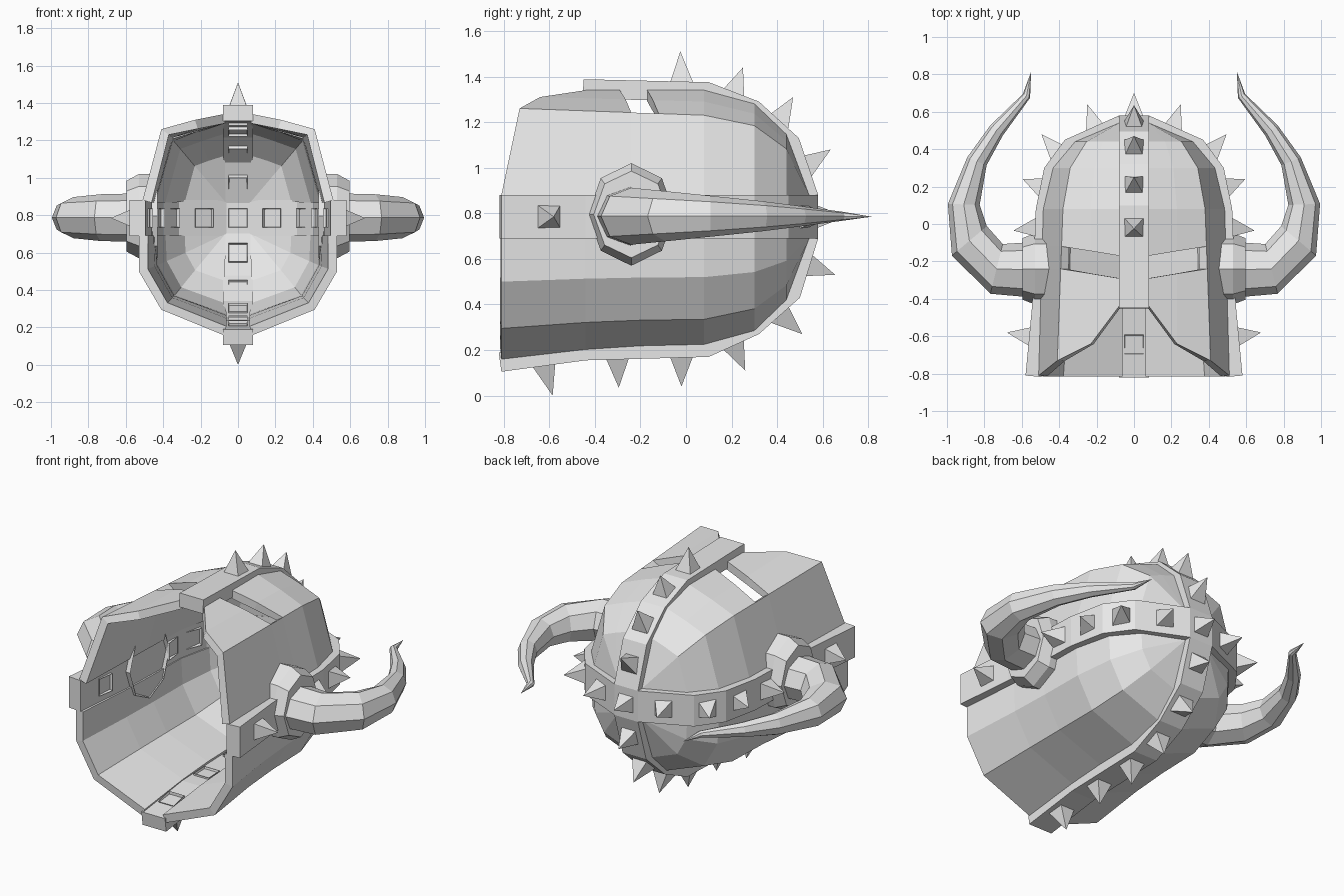
import bpy
import bmesh
import math
from mathutils import Vector

cube = bpy.data.objects.get("Cube")
if cube:
    bpy.data.objects.remove(cube, do_unlink=True)

grey = bpy.data.materials.new("plain_grey")
grey.use_nodes = True
GREY = (0.8, 0.8, 0.8, 1)
grey.diffuse_color = GREY
grey.node_tree.nodes["Principled BSDF"].inputs["Base Color"].default_value = GREY

MID_Z = 0.785


def finish(name, bm, mirror=False, thickness=0):
    if not thickness:
        bmesh.ops.recalc_face_normals(bm, faces=bm.faces[:])
    mesh = bpy.data.meshes.new(name)
    bm.to_mesh(mesh)
    bm.free()
    mesh.materials.append(grey)
    obj = bpy.data.objects.new(name, mesh)
    bpy.context.scene.collection.objects.link(obj)
    if thickness:
        mod = obj.modifiers.new("Thickness", "SOLIDIFY")
        mod.thickness = thickness
        mod.offset = -1
    if mirror:
        mod = obj.modifiers.new("Mirror", "MIRROR")
        mod.use_mirror_merge = False
    return obj


def bridge(bm, a, b, closed=True):
    n = len(a)
    for i in range(n if closed else n - 1):
        j = (i + 1) % n
        bm.faces.new((a[i], a[j], b[j], b[i]))


# Shell quarter: columns run from the front rim back to the crown
def shell_patch(name, front, back, slant, pole, slit=()):
    bm = bmesh.new()
    cols = []
    for f, b, (y1, y2) in zip(front, back, slant):
        f, b = Vector(f), Vector((b[0], 0.08, b[1]))
        col = [f]
        for y in (y1, y2):
            t = (0.08 - y) / (0.08 - f.y)
            p = b.lerp(f, t * t if not slit else t)
            p.y = y
            col.append(p)
        col.append(b)
        for y, s in ((0.30, 0.87), (0.44, 0.58), (0.54, 0)):
            p = Vector(pole).lerp(b, s)
            p.y = y
            col.append(p)
        cols.append([bm.verts.new(p) for p in col])
    for c in range(len(cols) - 1):
        for r in range(len(cols[0]) - 1):
            if (c, r) not in slit:
                bm.faces.new((cols[c][r], cols[c + 1][r], cols[c + 1][r + 1], cols[c][r + 1]))
    bmesh.ops.remove_doubles(bm, verts=bm.verts[:], dist=0.001)
    bm.normal_update()
    face = max(bm.faces, key=lambda f: f.calc_area())
    if face.normal.dot(face.calc_center_median() - Vector((0, -0.2, MID_Z))) < 0:
        bmesh.ops.reverse_faces(bm, faces=bm.faces[:])
    finish(name, bm, mirror=True, thickness=0.05)


# Upper quarters have the recessed face opening and the eye slits
shell_patch(
    "upper_shell",
    [(0.08, -0.44, 1.34), (0.23, -0.64, 1.31), (0.41, -0.73, 1.26), (0.51, -0.81, 0.88)],
    [(0.08, 1.34), (0.23, 1.29), (0.38, 1.23), (0.485, 0.88)],
    [(-0.29, -0.17), (-0.265, -0.145), (-0.24, -0.12), (-0.24, -0.12)],
    (0.08, 0.54, 0.88), slit={(0, 1), (1, 1)})
shell_patch(
    "lower_shell",
    [(0.53, -0.81, 0.69), (0.53, -0.81, 0.5), (0.41, -0.81, 0.295), (0.08, -0.81, 0.16)],
    [(0.485, 0.69), (0.475, 0.52), (0.37, 0.335), (0.08, 0.225)],
    [(-0.44, -0.2)] * 4, (0.08, 0.54, 0.69))


# Bands: a flat strip of constant thickness along a counter-clockwise path
def band(name, path, place, low, high, depth=0.085):
    pts = [Vector(p) for p in path]
    normals = []
    for a, b in zip(pts, pts[1:]):
        d = (b - a).normalized()
        normals.append(Vector((-d.y, d.x)))
    bm = bmesh.new()
    rings = []
    for i, p in enumerate(pts):
        n1, n2 = normals[max(i - 1, 0)], normals[min(i, len(normals) - 1)]
        q = p + (n1 + n2) / (1 + n1.dot(n2)) * depth
        rings.append([bm.verts.new(place(u, w)) for u, w in
                      ((p, low), (p, high), (q, high), (q, low))])
    for a, b in zip(rings, rings[1:]):
        bridge(bm, a, b)
    bm.faces.new(rings[0])
    bm.faces.new(rings[-1])
    finish(name, bm)


half = [(0.58, -0.81), (0.545, -0.44), (0.525, 0.08), (0.48, 0.3), (0.37, 0.45), (0.08, 0.58)]
band("side_band", half + [(-x, y) for x, y in reversed(half)],
     lambda p, w: (p.x, p.y, w), 0.69, 0.88)
crest = [(-0.81, 0.105), (-0.44, 0.155), (0.1, 0.17), (0.32, 0.27), (0.5, 0.43), (0.58, 0.69),
         (0.58, 0.88), (0.495, 1.13), (0.32, 1.29), (0.1, 1.375), (-0.45, 1.388)]
band("crest_band", crest, lambda p, w: (w, p.x, p.y), -0.08, 0.08)


# Spikes: four-sided points with a square socket showing on the inner side
def spike(name, base, tip, across, mirror=False):
    base, tip, across = Vector(base), Vector(tip), Vector(across)
    d = (tip - base).normalized()
    along = d.cross(across).normalized()
    bm = bmesh.new()
    rings = []
    for depth in (0.01, 0.098):
        rings.append([bm.verts.new(base - d * depth + (across * i + along * j) * 0.052)
                      for i, j in ((-1, -1), (1, -1), (1, 1), (-1, 1))])
    bridge(bm, rings[0], rings[1])
    top = bm.verts.new(tip)
    for i in range(4):
        bm.faces.new((rings[0][i], rings[0][(i + 1) % 4], top))
    socket = bm.faces.new(rings[1])
    bmesh.ops.recalc_face_normals(bm, faces=bm.faces[:])
    bmesh.ops.inset_region(bm, faces=[socket], thickness=0.012, depth=-0.03)
    finish(name, bm, mirror)


crest_spikes = [((-0.02, 1.38), (-0.025, 1.51)), ((0.21, 1.33), (0.25, 1.44)),
                ((0.41, 1.21), (0.47, 1.31)), ((0.53, 1.01), (0.635, 1.08)),
                ((0.58, 0.785), (0.70, 0.785)), ((0.54, 0.57), (0.655, 0.53)),
                ((0.42, 0.35), (0.51, 0.27)), ((0.21, 0.22), (0.26, 0.11)),
                ((-0.02, 0.165), (-0.02, 0.04)), ((-0.30, 0.158), (-0.295, 0.035)),
                ((-0.62, 0.13), (-0.585, 0.0))]
for k, (b, t) in enumerate(crest_spikes):
    spike(f"crest_spike_{k + 1}", (0, *b), (0, *t), (1, 0, 0))

side_spikes = [((0.56, -0.6), (0.68, -0.58)), ((0.528, -0.02), (0.645, -0.035)),
               ((0.5, 0.2), (0.595, 0.24)), ((0.415, 0.39), (0.495, 0.48)),
               ((0.21, 0.52), (0.25, 0.64))]
for k, (b, t) in enumerate(side_spikes):
    spike(f"side_spike_{k + 1}", (*b, MID_Z), (*t, MID_Z), (0, 0, 1), mirror=True)


# Horn rings: octagons standing across the horn path
def octagon(bm, x, y, z, heading, wide, tall):
    side = Vector((-math.sin(heading), math.cos(heading), 0))
    return [bm.verts.new(Vector((x, y, z)) + side * wide * math.cos(a)
                         + Vector((0, 0, tall * math.sin(a))))
            for a in (math.tau * i / 8 for i in range(8))]


# Horn collar
bm = bmesh.new()
rings = [octagon(bm, x, -0.24, 0.795, 0, w, t) for x, w, t in
         ((0.43, 0.19, 0.225), (0.53, 0.19, 0.225), (0.595, 0.165, 0.19))]
for a, b in zip(rings, rings[1:]):
    bridge(bm, a, b)
bm.faces.new(rings[-1])
inner = bm.faces.new(rings[0])
bmesh.ops.recalc_face_normals(bm, faces=bm.faces[:])
bmesh.ops.inset_region(bm, faces=[inner], thickness=0.045, depth=-0.06)
finish("horn_collar", bm, mirror=True)

# Horn: x, y, heading in degrees, half width, half height
horn = [(0.52, -0.245, 0, 0.15, 0.13), (0.735, -0.24, 14, 0.137, 0.125),
        (0.88, -0.09, 50, 0.122, 0.11), (0.91, 0.105, 92, 0.085, 0.09),
        (0.84, 0.335, 112, 0.056, 0.066), (0.735, 0.5, 128, 0.043, 0.045),
        (0.575, 0.685, 118, 0.022, 0.02)]
bm = bmesh.new()
rings = [octagon(bm, x, y, 0.787, math.radians(h), w, t) for x, y, h, w, t in horn]
for a, b in zip(rings, rings[1:]):
    bridge(bm, a, b)
bm.faces.new(rings[0])
tip = bm.verts.new((0.55, 0.815, 0.785))
for i in range(8):
    bm.faces.new((rings[-1][i], rings[-1][(i + 1) % 8], tip))
finish("horn", bm, mirror=True)
